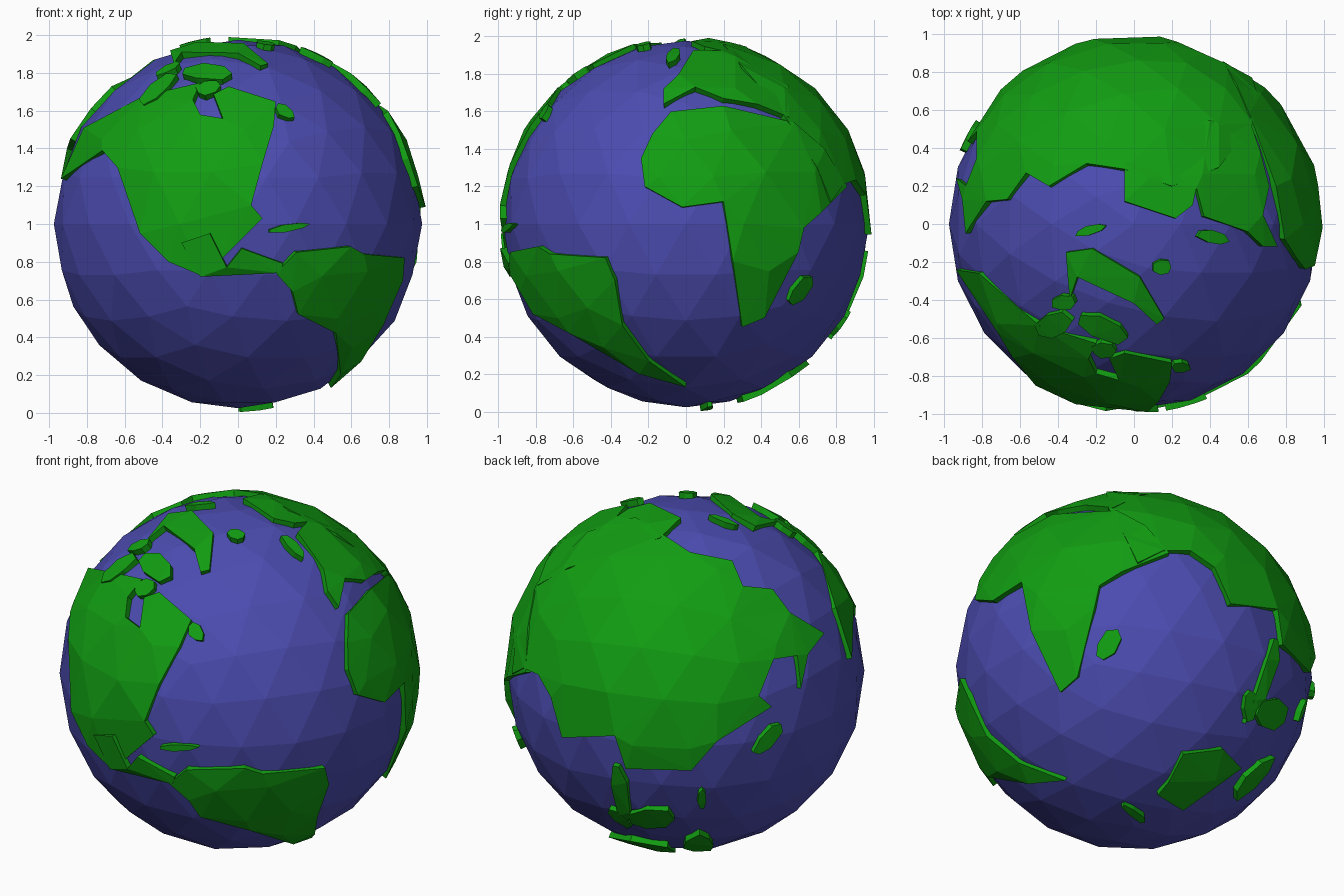
import bpy, bmesh, math, random
from mathutils import Vector
from mathutils.geometry import delaunay_2d_cdt

if "Cube" in bpy.data.objects:
    bpy.data.objects.remove(bpy.data.objects["Cube"])

random.seed(4)
CENTRE = Vector((0, 0, 1))
R_OCEAN, R_LAND, R_ROOT = 0.975, 0.998, 0.93

def material(name, rgb):
    m = bpy.data.materials.new(name)
    m.diffuse_color = (*rgb, 1)
    m.use_nodes = True
    m.node_tree.nodes["Principled BSDF"].inputs["Base Color"].default_value = m.diffuse_color
    return m

BLUE = material("ocean blue", (0.072, 0.072, 0.44))
GREEN = material("land green", (0.006, 0.34, 0.006))

def add_part(name, bm, mat):
    me = bpy.data.meshes.new(name)
    bm.to_mesh(me)
    bm.free()
    me.materials.append(mat)
    ob = bpy.data.objects.new(name, me)
    ob.location = CENTRE
    bpy.context.collection.objects.link(ob)

# ---- a sketcher turns coast points seen from one direction into directions on the ball
def sketcher(azimuth, elevation):
    a, e = math.radians(azimuth), math.radians(elevation)
    level = Vector((math.sin(a), -math.cos(a), 0))
    right = Vector((math.cos(a), math.sin(a), 0))
    up = Vector((0, 0, math.cos(e))) - level * math.sin(e)
    toward = level * math.cos(e) + Vector((0, 0, math.sin(e)))
    def sketch(*pts):
        return [(right * u + up * v + toward * math.sqrt(max(0, 1 - u * u - v * v))).normalized()
                for u, v in pts]
    return sketch

front, side, top = sketcher(0, 0), sketcher(90, 0), sketcher(0, 90)
back, below = sketcher(215, 25), sketcher(140, -28)

# ---- ocean ball
bm = bmesh.new()
bmesh.ops.create_icosphere(bm, subdivisions=3, radius=R_OCEAN)
GRID = [v.co.normalized() for v in bm.verts]
add_part("ocean", bm, BLUE)

def sides(loop):
    return zip(loop, loop[1:] + loop[:1])

def inside(p, loop):
    hit = False
    for a, b in sides(loop):
        if (a.y > p.y) != (b.y > p.y) and p.x < (b.x - a.x) * (p.y - a.y) / (b.y - a.y) + a.x:
            hit = not hit
    return hit

def coast_gap(p, loop):
    def gap(a, b):
        d = b - a
        t = max(0, min(1, (p - a).dot(d) / max(d.length_squared, 1e-9)))
        return (p - a - d * t).length
    return min(gap(a, b) for a, b in sides(loop))

# ---- land: coast outline filled over the ball, with a wall down into the ocean
def land(name, coast):
    n = sum(coast, Vector()).normalized()
    e1 = n.orthogonal().normalized()
    e2 = n.cross(e1)
    def flat(p):
        k = math.sqrt(2 / max(1 + p.dot(n), 1e-4))
        return Vector((p.dot(e1) * k, p.dot(e2) * k))
    def lift(q):
        s = q.length_squared
        k = math.sqrt(max(0, 1 - s / 4))
        return (e1 * q.x * k + e2 * q.y * k + n * (1 - s / 2)).normalized()
    loop = [flat(p) for p in coast]
    edges = [(i, (i + 1) % len(loop)) for i in range(len(loop))]
    inner = [flat(g) for g in GRID if g.dot(n) > -0.5]
    inner = [q for q in inner if inside(q, loop) and coast_gap(q, loop) > 0.06]
    vs, _, fs = delaunay_2d_cdt(loop + inner, edges, [], 0, 1e-5)[:3]
    bm = bmesh.new()
    verts = [bm.verts.new(lift(Vector(q)) * R_LAND) for q in vs]
    for f in fs:
        mid = sum((Vector(vs[i]) for i in f), Vector((0, 0))) / len(f)
        if inside(mid, loop):
            bm.faces.new([verts[i] for i in f])
    for f in bm.faces:
        f.normal_update()
        if f.normal.dot(f.calc_center_median()) < 0:
            f.normal_flip()
    rim = [e for e in bm.edges if len(e.link_faces) == 1]
    for g in bmesh.ops.extrude_edge_only(bm, edges=rim)["geom"]:
        if isinstance(g, bmesh.types.BMVert):
            g.co *= R_ROOT / R_LAND
    bmesh.ops.delete(bm, geom=[v for v in bm.verts if not v.link_faces], context='VERTS')
    add_part(name, bm, GREEN)

# ---- island: a jagged oval, long axis turned by an angle in its view
def island(name, view, u, v, length, width, turn=0, corners=7):
    c, s = math.cos(math.radians(turn)), math.sin(math.radians(turn))
    pts = []
    for i in range(corners):
        t, j = math.tau * i / corners, random.uniform(0.85, 1.15)
        x, y = math.cos(t) * length / 2 * j, math.sin(t) * width / 2 * j
        pts.append((u + x * c - y * s, v + x * s + y * c))
    land(name, view(*[(x, y - (view is front or view is side)) for x, y in pts]))

def grounded(view):
    # front and side heights are read from the ground, not from the ball's centre
    return lambda *pts: view(*[(u, z - 1) for u, z in pts])

F, S = grounded(front), grounded(side)

# ---- the Americas
land("north_america", F(
    (.13, 1.03), (.07, 1.1), (.13, 1.32), (.19, 1.52), (.2, 1.65), (-.05, 1.73), (-.13, 1.69),
    (-.08, 1.56), (-.2, 1.58), (-.24, 1.66), (-.2, 1.75), (-.5, 1.68), (-.82, 1.51), (-.94, 1.24),
    (-.72, 1.39), (-.64, 1.3), (-.52, .95), (-.37, .8), (-.18, .72)))
land("central_america", F(
    (-.2, .72), (.22, .74), (.24, .79), (.02, .87), (-.06, .77), (-.15, .95), (-.3, .9)))
land("south_america",
     F((.2, .74), (.31, .85), (.6, .88), (.67, .84))
     + S((-.43, .82), (-.38, .7), (-.34, .46), (-.2, .27), (0, .13), (-.25, .2))
     + F((.52, .42), (.32, .52), (.29, .64)))
land("greenland", top(
    (-.36, -.15), (-.22, -.13), (.03, -.28), (.16, -.5), (.12, -.53), (0, -.42), (-.3, -.28),
    (-.34, -.4)))

# ---- Africa, Europe, Asia and Australia
land("africa", S(
    (-.18, 1.48), (-.08, 1.6), (.2, 1.63), (.58, 1.54), (.74, 1.4), (.86, 1.2), (.72, 1.06),
    (.63, .98), (.6, .85), (.42, .5), (.3, .45), (.25, .8), (.2, 1.12), (-.02, 1.09), (-.22, 1.2),
    (-.24, 1.35)))
land("europe",
     top((-.05, .32), (-.05, .12), (.22, .03), (.31, .1), (.33, .19), (.37, .04), (.6, -.04))
     + S((-.12, 1.72), (-.12, 1.64), (.05, 1.73), (.2, 1.67), (.38, 1.64), (.55, 1.57))
     + top((.4, .55)))
land("asia",
     top((-.89, -.05), (-.78, .12), (-.67, .13), (-.57, .27), (-.45, .2), (-.25, .32), (-.05, .29),
         (.2, .2), (.45, .3))
     + S((.53, 1.57), (.7, 1.3))
     + below((.02, .57), (.16, .64), (.31, .64), (.44, .55))
     + back((-.68, -.36), (-.39, -.35), (-.33, -.53), (.03, -.54), (.17, -.38), (.47, -.19),
            (.4, -.13), (.48, .07), (.61, .09), (.63, -.09), (.67, .1)))
land("australia", below((.19, -.63), (.27, -.48), (.49, -.45), (.59, -.55), (.27, -.78), (.13, -.7)))

# ---- islands
island("arctic_island_large", top, -.17, -.55, .32, .12, -20)
island("arctic_island_west", top, -.43, -.54, .2, .14, 15)
island("arctic_island_upper", top, -.37, -.42, .13, .08)
island("arctic_island_bay", top, -.16, -.67, .13, .08)
island("arctic_island_polar", top, -.23, -.03, .17, .05, 15)
island("iceland", top, .15, -.23, .1, .08)
island("british_isles", top, .42, -.07, .17, .08, -15)
island("newfoundland", front, .25, 1.6, .12, .06, -35)
island("caribbean_islands", front, .27, .98, .24, .04, 10)
island("madagascar", side, .61, .64, .2, .08, 50)
island("japan", back, .45, -.37, .24, .08, 50)
island("malay_peninsula", back, -.36, -.66, .36, .08, -80)
island("borneo", back, -.19, -.81, .26, .11)
island("philippines", back, .09, -.7, .12, .05, 90)
island("new_guinea", below, .66, -.6, .3, .08, 45)
island("sumatra", below, .64, -.21, .19, .08, 90)
island("new_zealand", below, .0, -.8, .16, .04, -35)
